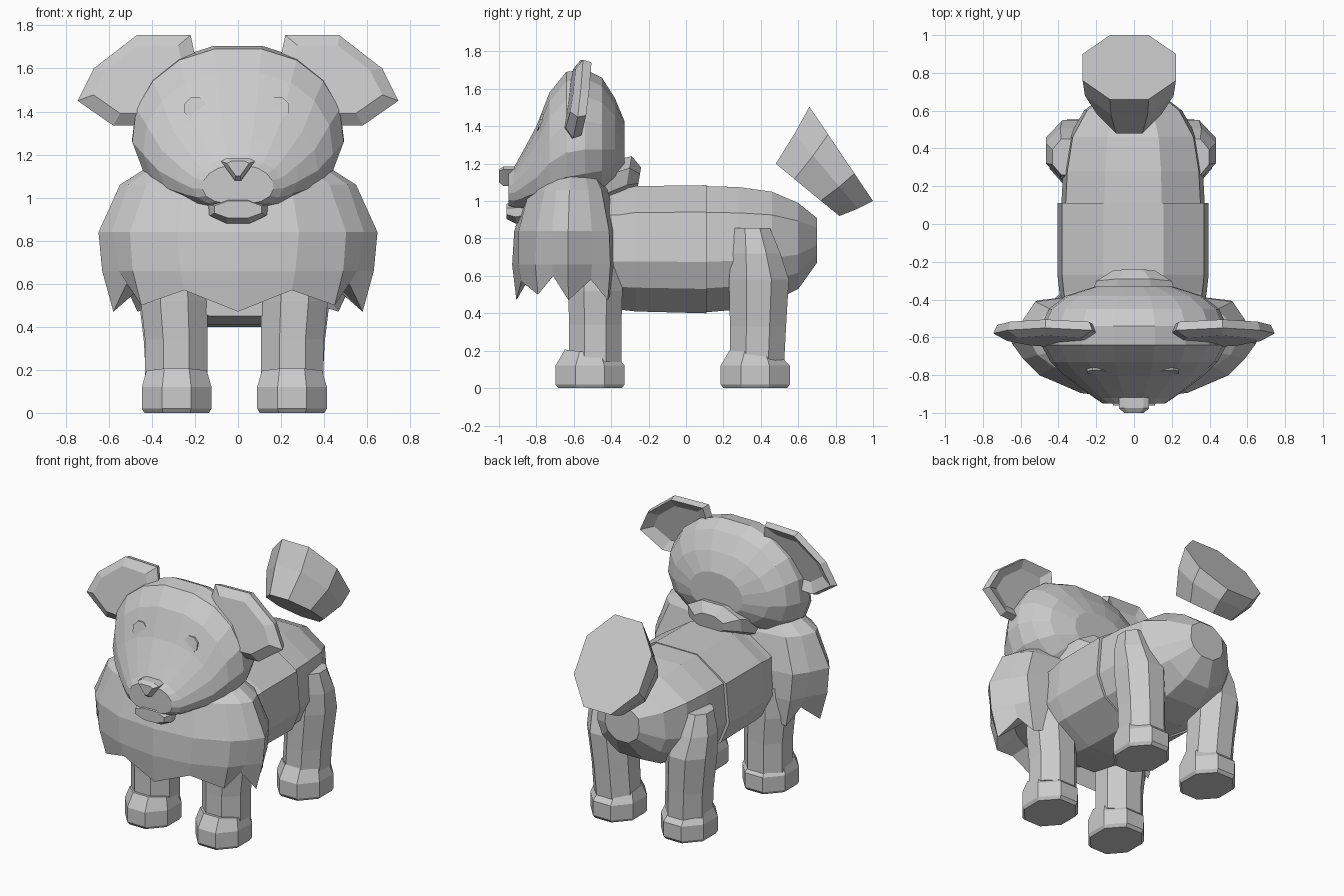
import bpy
import bmesh
from math import sin, cos, pi, copysign
from mathutils import Vector

if "Cube" in bpy.data.objects:
    bpy.data.objects.remove(bpy.data.objects["Cube"])

grey = bpy.data.materials.new("light_grey")
grey.use_nodes = True
COLOUR = (0.6, 0.6, 0.6, 1)
grey.diffuse_color = COLOUR
grey.node_tree.nodes["Principled BSDF"].inputs["Base Color"].default_value = COLOUR


def loft(name, rings):
    """Skin a closed solid through a list of equal-sized rings."""
    bm = bmesh.new()
    loops = [[bm.verts.new(p) for p in ring] for ring in rings]
    n = len(loops[0])
    for a, b in zip(loops, loops[1:]):
        for i in range(n):
            j = (i + 1) % n
            bm.faces.new((a[i], a[j], b[j], b[i]))
    bm.faces.new(loops[0])
    bm.faces.new(loops[-1])
    bmesh.ops.recalc_face_normals(bm, faces=bm.faces)
    mesh = bpy.data.meshes.new(name)
    bm.to_mesh(mesh)
    bm.free()
    mesh.materials.append(grey)
    obj = bpy.data.objects.new(name, mesh)
    bpy.context.collection.objects.link(obj)
    return obj


def oval(centre, u, v, n=8):
    """Flat-sided polygon whose half extents are the vectors u and v."""
    k = 1 / cos(pi / n)
    return [Vector(centre) + k * (Vector(u) * cos(a) + Vector(v) * sin(a))
            for a in (2 * pi * (i + 0.5) / n for i in range(n))]


def spow(value, p):
    return copysign(abs(value) ** p, value)


# Body: ten-sided sections, split into a chest barrel and a rounded rump
HALF = [(0.4, 1), (0.94, 0.58), (1, -0.2), (0.85, -0.62), (0.36, -1)]
SECTION = HALF + [(-x, z) for x, z in reversed(HALF)]


def body_ring(y, w, low, high):
    mid, h = (low + high) / 2, (high - low) / 2
    return [Vector((x * w - 0.005, y, mid + z * h)) for x, z in SECTION]


loft("chest", [body_ring(*r) for r in [
    (-0.55, 0.36, 0.45, 1.05), (-0.36, 0.39, 0.42, 1.06),
    (-0.27, 0.40, 0.41, 1.08), (0.11, 0.40, 0.40, 1.085)]])
loft("rump", [body_ring(*r) for r in [
    (0.10, 0.38, 0.405, 1.08), (0.28, 0.37, 0.42, 1.075),
    (0.46, 0.34, 0.46, 1.05), (0.60, 0.26, 0.53, 0.99),
    (0.70, 0.13, 0.67, 0.91)]])

# Legs and paws
FRONT_LEG = [(0.14, 0.27, -0.485, 0.145, 0.14), (0.34, 0.27, -0.485, 0.145, 0.14),
             (0.52, 0.28, -0.485, 0.155, 0.145), (0.72, 0.28, -0.485, 0.14, 0.14)]
REAR_LEG = [(0.14, 0.27, 0.38, 0.14, 0.145), (0.33, 0.28, 0.385, 0.14, 0.15),
            (0.58, 0.30, 0.39, 0.15, 0.16), (0.72, 0.32, 0.375, 0.13, 0.13),
            (0.855, 0.335, 0.355, 0.08, 0.095)]
PAW = [(0, 0.15, 0.17), (0.02, 0.162, 0.185), (0.12, 0.162, 0.185), (0.19, 0.14, 0.135)]
for side, s in (("left", 1), ("right", -1)):
    for pos, leg, paw_y in (("front", FRONT_LEG, -0.513), ("rear", REAR_LEG, 0.37)):
        loft(f"{pos}_leg_{side}", [
            oval((s * x - 0.017, y, z), (rx, 0, 0), (0, ry, 0))
            for z, x, y, rx, ry in leg])
        paw = loft(f"{pos}_paw_{side}", [
            oval((s * 0.268 - 0.017, paw_y, z), (rx, 0, 0), (0, ry, 0))
            for z, rx, ry in PAW])
        # The instep is higher at the toe
        for v in paw.data.vertices:
            if v.co.z > 0.15:
                v.co.z -= 0.12 * (v.co.y - paw_y)

# Mane: half footprint from breast to back, each column with its hem height
MANE = [(0, -0.92, 0.47), (0.29, -0.905, 0.57), (0.50, -0.80, 0.50),
        (0.60, -0.72, 0.60), (0.645, -0.63, 0.47), (0.60, -0.50, 0.58),
        (0.52, -0.41, 0.47), (0.25, -0.365, 0.55), (0, -0.36, 0.53)]
COLUMNS = MANE + [(-x, y, z) for x, y, z in MANE[-2:0:-1]]


def mane_ring(z, kx, ky, swell=0.0, shift=0.0):
    """Scaled footprint; tufts swell outward, gaps sink; z None follows the hem."""
    ring = []
    for i, (x, y, hem) in enumerate(COLUMNS):
        k = 1 + (swell if i % 2 == 0 else -swell)
        ring.append(Vector((x * kx * k, -0.6 + shift + (y + 0.6) * ky * k,
                            hem if z is None else z)))
    return ring


loft("mane", [mane_ring(1.13, 0.68, 0.60), mane_ring(1.06, 0.85, 0.78),
              mane_ring(0.84, 0.99, 0.98, 0.015),
              mane_ring(0.66, 0.95, 1.0, 0.03),
              mane_ring(None, 0.88, 0.94, 0.02),
              mane_ring(0.63, 0.66, 0.70)])

# Neck fold behind the head
loft("neck", [oval((0, -0.45, 1.08), (0.25, 0, 0), (0, 0.03, 0.13)),
              oval((0, -0.31, 1.13), (0.20, 0, 0), (0, 0.02, 0.11)),
              oval((0, -0.25, 1.12), (0.11, 0, 0), (0, 0.01, 0.06))])


# Head: rounded sections tapering to the muzzle
def head_ring(y, w, low, high, n=16):
    mid, h = (low + high) / 2, (high - low) / 2
    ring = []
    for i in range(n):
        a = 2 * pi * (i + 0.5) / n
        ring.append(Vector((w * spow(cos(a), 0.85) * (1 - 0.1 * sin(a)), y,
                            mid + h * spow(sin(a), 0.95) * 1.02)))
    return ring


loft("head", [head_ring(*r) for r in [
    (-0.33, 0.20, 1.17, 1.43), (-0.38, 0.36, 1.10, 1.55), (-0.45, 0.45, 1.03, 1.66),
    (-0.54, 0.49, 1.0, 1.705), (-0.64, 0.49, 0.98, 1.69), (-0.73, 0.44, 0.96, 1.58),
    (-0.80, 0.37, 0.95, 1.40), (-0.87, 0.28, 0.95, 1.27), (-0.92, 0.21, 0.955, 1.18),
    (-0.95, 0.165, 0.97, 1.15)]])
loft("jaw", [oval((0, y, z), (w, 0, 0), (0, 0, h)) for y, z, w, h in [
    (-0.80, 0.97, 0.15, 0.07), (-0.91, 0.94, 0.13, 0.06), (-0.96, 0.945, 0.11, 0.04)]])

# Nose: wedge pointing down
NOSE = [(-0.08, 1.17), (-0.05, 1.185), (0.05, 1.185), (0.08, 1.17), (0.015, 1.08), (-0.015, 1.08)]
loft("nose", [[Vector((x * k, y, 1.14 + (z - 1.14) * k)) for x, z in NOSE]
              for y, k in ((-0.88, 1), (-0.975, 1), (-1.0, 0.65))])

# Eyes: tilted discs nearly flush with the face; ears: cupped behind
EAR = [(0.20, 1.66), (0.22, 1.755), (0.47, 1.755), (0.67, 1.60),
       (0.745, 1.45), (0.58, 1.335), (0.42, 1.335)]
for side, s in (("left", 1), ("right", -1)):
    loft(f"eye_{side}", [oval((s * 0.193 - 0.005, y, 1.415), (0.05, 0, 0), (0, 0.012, 0.05))
                         for y in (-0.73, -0.785)])
    rings = []
    for depth, k in ((-0.05, 0.75), (-0.01, 1), (0.035, 0.93), (0.0, 0.65)):
        rings.append([Vector((s * (0.45 + (x - 0.45) * k),
                              -0.57 + depth + 0.14 * (z - 1.55) + 0.05 * (x - 0.45),
                              1.56 + (z - 1.56) * k)) for x, z in EAR])
    loft(f"ear_{side}", rings)

# Tail: flaring tuft held up behind the rump
loft("tail", [oval((-0.025, y, z), (w, 0, 0), (0, dy, dz)) for y, z, w, dy, dz in [
    (0.65, 1.06, 0.17, 0.17, -0.14), (0.75, 1.16, 0.235, 0.17, -0.20),
    (0.83, 1.2525, 0.247, 0.17, -0.2525)]])
